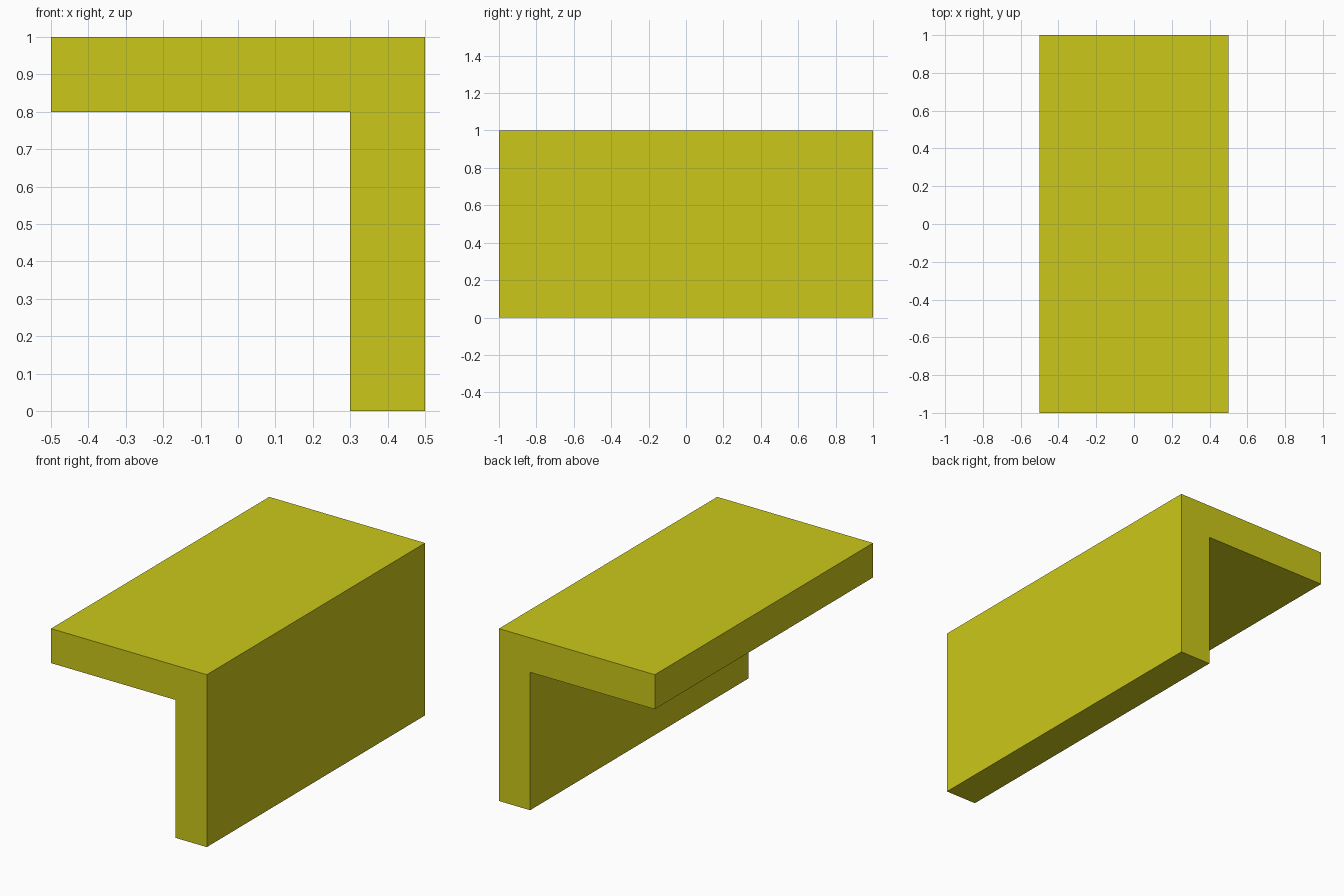
import bpy
import bmesh

if "Cube" in bpy.data.objects:
    bpy.data.objects.remove(bpy.data.objects["Cube"])

# L-shaped cross-section in x, z
PROFILE = [(-0.5, 0.8), (0.3, 0.8), (0.3, 0.0), (0.5, 0.0), (0.5, 1.0), (-0.5, 1.0)]
LENGTH = 2.0

# Extrude the profile along y
bm = bmesh.new()
face = bm.faces.new([bm.verts.new((x, -LENGTH / 2, z)) for x, z in PROFILE])
extruded = bmesh.ops.extrude_face_region(bm, geom=[face], use_keep_orig=True)
moved = [v for v in extruded["geom"] if isinstance(v, bmesh.types.BMVert)]
bmesh.ops.translate(bm, verts=moved, vec=(0, LENGTH, 0))
bmesh.ops.recalc_face_normals(bm, faces=bm.faces)

mesh = bpy.data.meshes.new("angle_beam")
bm.to_mesh(mesh)
bm.free()
beam = bpy.data.objects.new("angle_beam", mesh)
bpy.context.collection.objects.link(beam)

# Yellow paint
paint = bpy.data.materials.new("yellow_paint")
paint.diffuse_color = (0.6, 0.58, 0.01, 1)
paint.use_nodes = True
paint.node_tree.nodes["Principled BSDF"].inputs["Base Color"].default_value = paint.diffuse_color
mesh.materials.append(paint)
